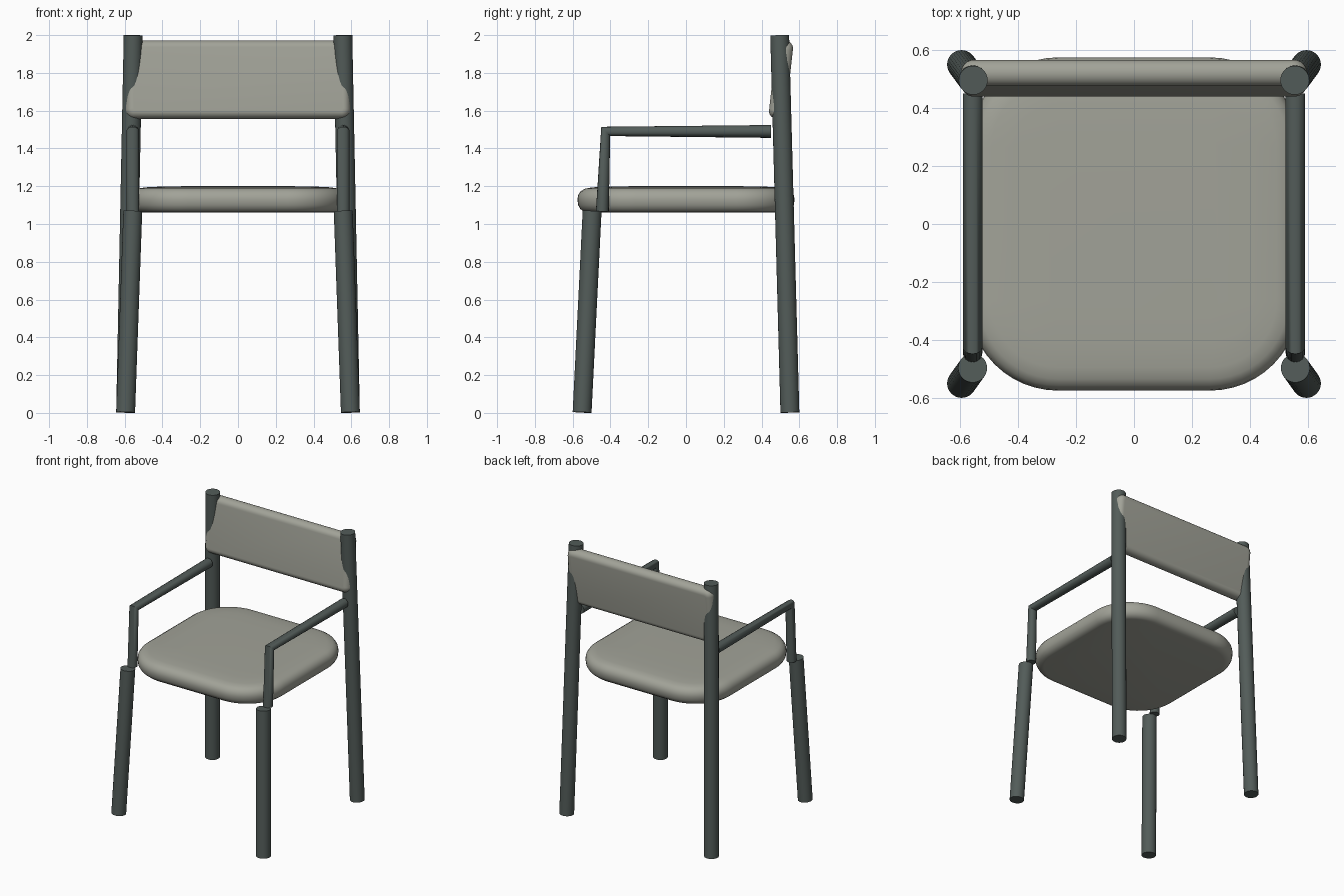
import bpy, bmesh
from math import sin, cos, pi, radians
from mathutils import Vector

cube = bpy.data.objects.get("Cube")
if cube:
    bpy.data.objects.remove(cube, do_unlink=True)


def material(name, color):
    mat = bpy.data.materials.new(name)
    mat.use_nodes = True
    mat.diffuse_color = (*color, 1)
    mat.node_tree.nodes["Principled BSDF"].inputs["Base Color"].default_value = (*color, 1)
    return mat


FRAME = material("dark_green_grey_frame", (0.085, 0.106, 0.099))
PAD = material("warm_grey_upholstery", (0.36, 0.365, 0.315))


def finish(obj, mat, angle):
    obj.data.materials.clear()
    obj.data.materials.append(mat)
    bpy.ops.object.select_all(action="DESELECT")
    obj.select_set(True)
    bpy.context.view_layer.objects.active = obj
    if obj.type == "CURVE":
        bpy.ops.object.convert(target="MESH")
    bpy.ops.object.shade_smooth_by_angle(angle=radians(angle))


def leg(name, foot, head, radius=0.05):
    """Straight round bar between two points."""
    foot, head = Vector(foot), Vector(head)
    axis = head - foot
    bpy.ops.mesh.primitive_cylinder_add(vertices=32, radius=radius, depth=axis.length,
                                        location=(foot + head) / 2,
                                        rotation=axis.to_track_quat("Z", "Y").to_euler())
    obj = bpy.context.object
    obj.name = name
    finish(obj, FRAME, 40)


def bent_tube(name, points, radius):
    """Round tube along a polyline with a sharp bend."""
    curve = bpy.data.curves.new(name, "CURVE")
    curve.dimensions = "3D"
    curve.bevel_depth = radius
    curve.bevel_resolution = 6
    curve.use_fill_caps = True
    spline = curve.splines.new("POLY")
    spline.points.add(len(points) - 1)
    for point, co in zip(spline.points, points):
        point.co = (*co, 1)
    obj = bpy.data.objects.new(name, curve)
    bpy.context.collection.objects.link(obj)
    finish(obj, FRAME, 50)


def cushion(name, half_x, half_y, corner, layers, steps=12):
    """Rounded rectangle lofted through (inset, height) layers."""
    bm = bmesh.new()
    rings = []
    for inset, z in layers:
        r = max(corner - inset, 0.015)
        cx, cy = half_x - inset - r, half_y - inset - r
        ring = []
        for quarter, (sx, sy) in enumerate(((1, 1), (-1, 1), (-1, -1), (1, -1))):
            for i in range(steps + 1):
                a = (quarter + i / steps) * pi / 2
                ring.append(bm.verts.new((sx * cx + r * cos(a), sy * cy + r * sin(a), z)))
        rings.append(ring)
    for low, high in zip(rings, rings[1:]):
        for i in range(len(low)):
            j = (i + 1) % len(low)
            bm.faces.new((low[i], low[j], high[j], high[i]))
    bm.faces.new(reversed(rings[0]))
    bm.faces.new(rings[-1])
    mesh = bpy.data.meshes.new(name)
    bm.to_mesh(mesh)
    bm.free()
    obj = bpy.data.objects.new(name, mesh)
    bpy.context.collection.objects.link(obj)
    finish(obj, PAD, 60)
    return obj


# Legs and armrests, one set per side
for side, s in (("left", 1), ("right", -1)):
    leg(f"front_leg_{side}", (s * 0.595, -0.55, 0.003), (s * 0.557, -0.497, 1.068))
    leg(f"back_leg_{side}", (s * 0.595, 0.55, 0.002), (s * 0.555, 0.496, 1.999))
    bent_tube(f"armrest_{side}", [(s * 0.557, -0.443, 1.066), (s * 0.557, -0.425, 1.49),
                                  (s * 0.557, 0.45, 1.49)], 0.034)

# Seat cushion: flat underside, rounded rim, slightly domed top
cushion("seat", 0.572, 0.575, 0.31,
        [(0.06, 1.06), (0.035, 1.064), (0.015, 1.08), (0.004, 1.1), (0, 1.13),
         (0.004, 1.153), (0.018, 1.174), (0.04, 1.187), (0.08, 1.194),
         (0.16, 1.198), (0.28, 1.2)])

# Backrest: thin pad with a half-round rim, leaning back between the rear legs
rim = [(0.04 * (1 - cos(t)), 0.045 * sin(t)) for t in (pi * (i / 12 - 0.5) for i in range(13))]
back = cushion("backrest", 0.597, 0.209, 0.05, rim, steps=8)
back.location = (0, 0.503, 1.764)
back.rotation_euler = (radians(90 - 6.3), 0, 0)
